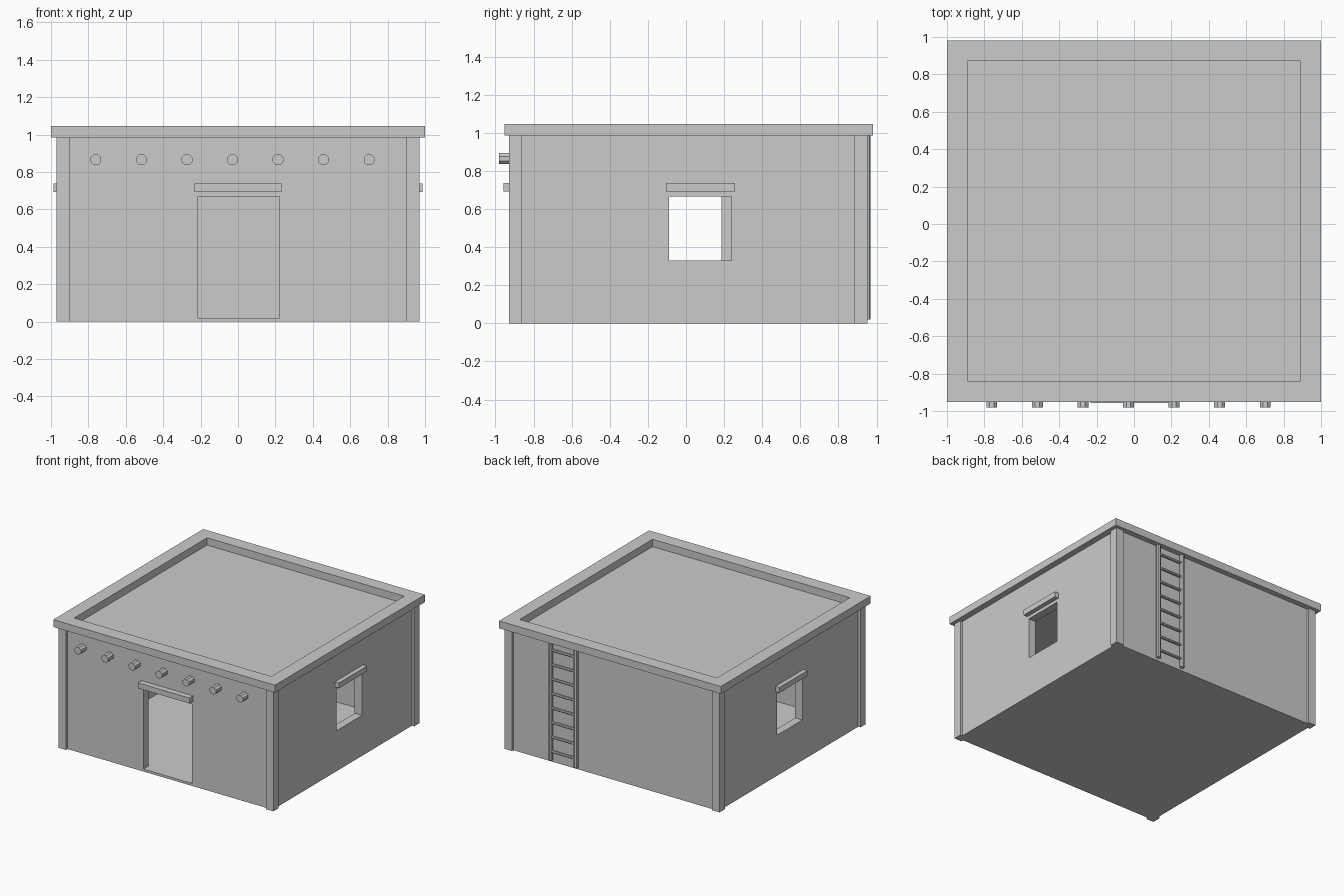
import bpy
from math import pi
from mathutils import Matrix

if "Cube" in bpy.data.objects:
    bpy.data.objects.remove(bpy.data.objects["Cube"])


def box(name, x0, x1, y0, y1, z0, z1):
    bpy.ops.mesh.primitive_cube_add(size=1)
    o = bpy.context.object
    o.name = name
    o.data.transform(Matrix.Translation(((x0 + x1) / 2, (y0 + y1) / 2, (z0 + z1) / 2))
                     @ Matrix.Diagonal((x1 - x0, y1 - y0, z1 - z0, 1)))
    return o


def rod(name, centre, radius, length, axis, sides=8):
    rot = {'x': (0, pi / 2, 0), 'y': (pi / 2, 0, 0), 'z': (0, 0, 0)}[axis]
    bpy.ops.mesh.primitive_cylinder_add(vertices=sides, radius=radius, depth=length,
                                        location=centre, rotation=rot)
    bpy.context.object.name = name
    return bpy.context.object


def cut(target, *cutters):
    for c in cutters:
        m = target.modifiers.new("cut", 'BOOLEAN')
        m.operation = 'DIFFERENCE'
        m.solver = 'EXACT'
        m.object = c
        bpy.context.view_layer.objects.active = target
        bpy.ops.object.modifier_apply(modifier=m.name)
        bpy.data.objects.remove(c)


# Hollow house body with a floor, ceiling, doorway and two side windows
walls = box("walls", -0.95, 0.95, -0.91, 0.935, 0, 0.985)
cut(walls,
    box("room_cutter", -0.885, 0.885, -0.845, 0.87, 0.02, 0.94),
    box("door_cutter", -0.215, 0.222, -1.1, -0.6, 0.02, 0.668),
    box("right_window_cutter", 0.6, 1.1, -0.09, 0.24, 0.33, 0.667),
    box("left_window_cutter", -1.1, -0.6, -0.143, 0.187, 0.33, 0.667))

# Roof rim
rim = box("roof_rim", -1, 1, -0.952, 0.98, 0.985, 1.045)
cut(rim, box("rim_cutter", -0.89, 0.89, -0.84, 0.872, 0.9, 1.2))

# Corner posts
for x in (-0.97, 0.902):
    for y in (-0.93, 0.885):
        box("corner_post", x, x + 0.068, y, y + 0.068, 0, 0.985)

# Lintels over the door and windows
box("door_lintel", -0.232, 0.232, -0.958, -0.88, 0.693, 0.737)
box("right_window_lintel", 0.92, 0.986, -0.106, 0.256, 0.693, 0.737)
box("left_window_lintel", -0.986, -0.92, -0.159, 0.203, 0.693, 0.737)

# Roof beam ends poking through the front wall
for i in range(7):
    beam = rod("beam_end", (-0.76 + i * 0.2435, -0.93, 0.865), 0.031, 0.1, 'y')
    beam.data.transform(Matrix.Rotation(pi / 8, 4, 'Z'))

# Ladder on the back wall
for x in (0.328, 0.556):
    rod("ladder_rail", (x, 0.949, 0.5025), 0.018, 0.965, 'z')
for i in range(8):
    rod("ladder_rung", (0.442, 0.949, 0.09 + i * 0.118), 0.011, 0.228, 'x')
